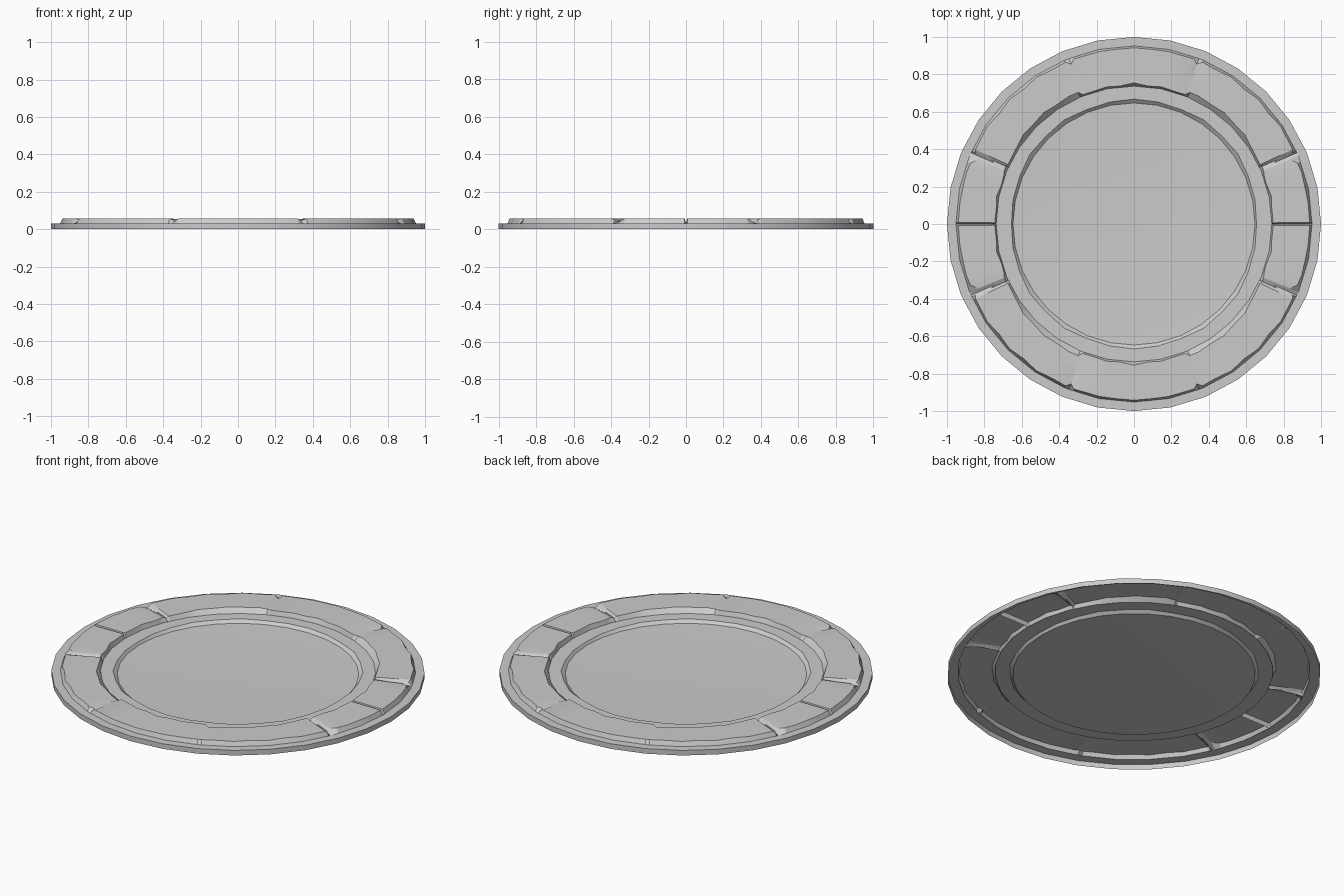
import bpy, bmesh
from math import radians, sin, cos, pi

if "Cube" in bpy.data.objects:
    bpy.data.objects.remove(bpy.data.objects["Cube"])

TOP, STEP, FLOOR = 0.056, 0.03, 0.01


def facet(a):
    # radius factor of a 32-sided polygon at angle a (degrees)
    return cos(pi / 32) / cos(radians(a % 11.25 - 5.625))


def loft(name, columns, center_z=None):
    # columns: list of (angle, [(radius, z), ...]) joined around the circle
    bm = bmesh.new()
    cols = []
    for a, pts in columns:
        f, t = facet(a), radians(a)
        cols.append([bm.verts.new((r * f * cos(t), r * f * sin(t), z)) for r, z in pts])
    mid = bm.verts.new((0, 0, center_z)) if center_z is not None else None
    for i, c in enumerate(cols):
        n = cols[(i + 1) % len(cols)]
        for k in range(len(c) - 1):
            bm.faces.new((c[k], n[k], n[k + 1], c[k + 1]))
        if mid:
            bm.faces.new((c[-1], n[-1], mid))
    me = bpy.data.meshes.new(name)
    bm.to_mesh(me)
    bm.free()
    ob = bpy.data.objects.new(name, me)
    bpy.context.collection.objects.link(ob)
    bpy.context.view_layer.objects.active = ob
    ob.select_set(True)
    bpy.ops.object.shade_smooth_by_angle(angle=radians(20))
    ob.select_set(False)


def mirrored(quarter):
    # repeat quarter-circle rows (angle first) over all four quadrants
    full = {}
    for q in quarter:
        a = q[0]
        for b in (a, 180 - a, 180 + a, (360 - a) % 360):
            full[round(b, 3)] = q[1:]
    return sorted(full.items())


# worn stone ring: angle, outer top radius, inner top radius, outer drop, inner drop
stones = [
    (0, .935, .75, .024, .024), (.5, .94, .745, 0, 0), (7, .942, .745, 0, 0),
    (11.25, .935, .75, 0, 0), (17, .942, .742, 0, 0), (20.5, .935, .745, 0, 0),
    (22.5, .90, .75, .005, 0), (23.6, .885, .752, .018, .004), (24.2, .93, .755, .006, .016),
    (25.2, .94, .748, 0, 0), (33.75, .942, .75, 0, 0), (39, .935, .765, 0, 0),
    (45, .942, .758, 0, 0), (51, .935, .77, 0, 0), (56.25, .942, .76, 0, 0),
    (63, .938, .77, 0, 0), (67, .94, .765, 0, .006), (68.5, .92, .745, .01, 0),
    (70, .942, .745, 0, 0), (78.75, .94, .748, 0, 0), (84, .943, .745, 0, 0),
    (90, .942, .755, 0, 0),
]
loft("stone_ring", [(a, [(.952, STEP), (ro, TOP - do), ((ro + ri) / 2, TOP - (do + di) / 2),
                         (ri, TOP - di), (.737, STEP)])
                    for a, (ro, ri, do, di) in mirrored(stones)])

# outer rim: open below, with a narrow flat ledge
round32 = [i * 11.25 for i in range(32)]
loft("outer_rim", [(a, [(1, 0), (1, STEP), (.945, STEP)]) for a in round32])

# lower step between the stone ring and the basin, with a worn inner edge
wear = [(0, .655), (11.25, .66), (22.5, .662), (33.75, .67), (45, .665),
        (56.25, .67), (67.5, .662), (78.75, .665), (90, .668)]
loft("inner_step", [(a, [(.745, STEP), (r, STEP), (.647, FLOOR + .004)])
                    for a, (r,) in mirrored(wear)])

# shallow dished basin floor
loft("basin_floor", [(a, [(.65, FLOOR + .004), (.55, FLOOR)]) for a in round32], .006)
